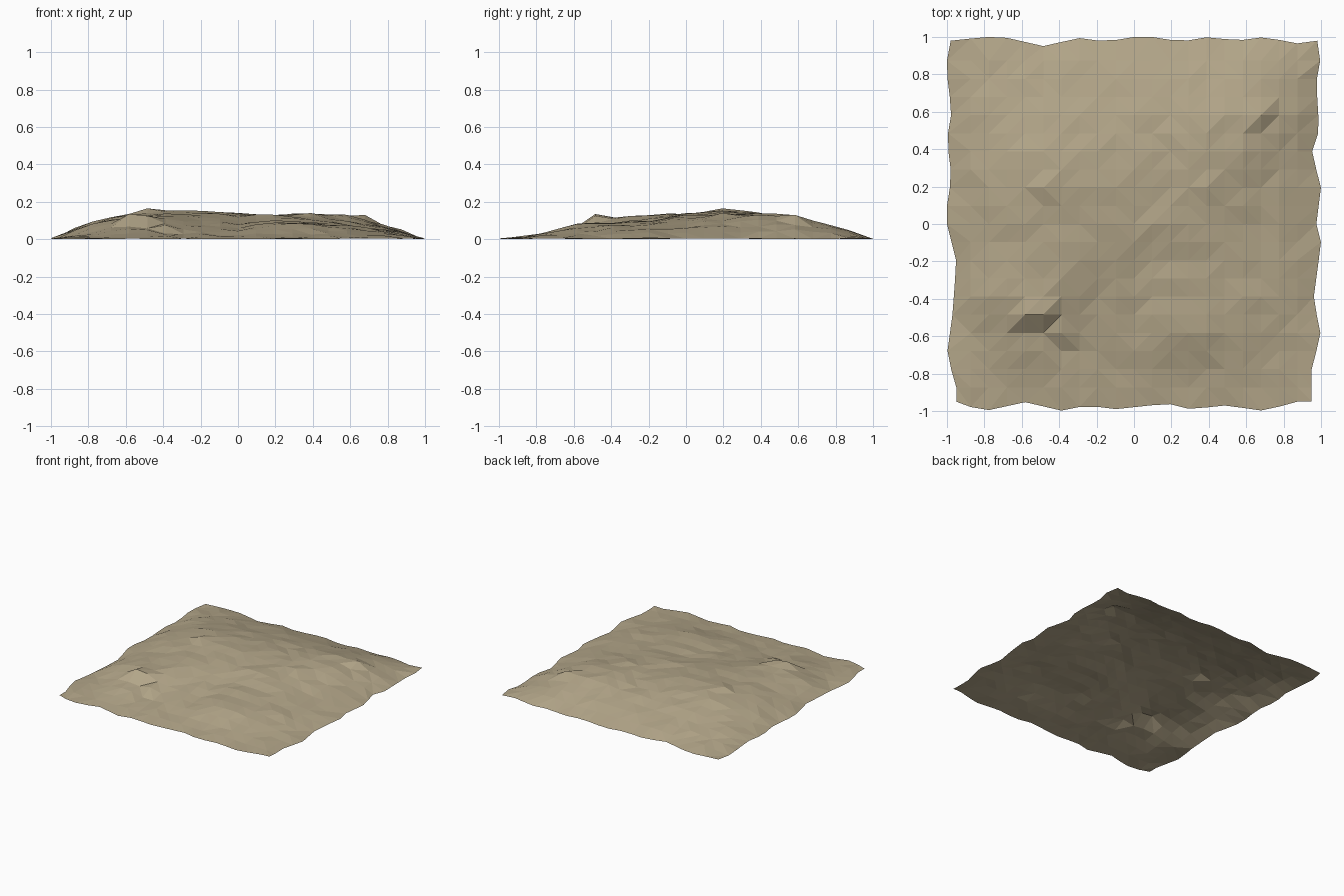
import bpy, bmesh, random

if "Cube" in bpy.data.objects:
    bpy.data.objects.remove(bpy.data.objects["Cube"])
random.seed(7)

# wavy outline of each edge: (position along edge, distance from centre)
SOUTH = [(-.97, .95), (-.8, 1), (-.57, .95), (-.4, 1), (-.25, .97), (-.1, .99), (.18, .96), (.3, .99),
         (.49, .97), (.7, 1), (.86, .95), (.97, .95)]
NORTH = [(-.97, .98), (-.8, 1), (-.7, 1), (-.48, .95), (-.3, .995), (-.15, .975), (0, 1), (.1, 1),
         (.25, .975), (.4, 1), (.55, .98), (.7, 1), (.87, .965), (.97, .98)]
WEST = [(-.97, .95), (-.87, .95), (-.7, 1), (-.48, .97), (-.2, .95), (0, 1), (.1, 1), (.25, .975),
        (.45, 1), (.6, .975), (.8, 1), (.9, 1), (.97, .98)]
EAST = [(-.97, .95), (-.76, .95), (-.6, 1), (-.4, .96), (-.1, 1), (0, .975), (.2, 1), (.38, .95),
        (.5, .99), (.76, .975), (.9, 1), (.97, .98)]

# coarse interior heights in hundredths, rows from y = -0.8 to 0.8
HILLS = [
    [1.5, 2.5, 2, 2, 2, 2.5, 2.5, 2, 1.2],
    [3, 7, 4, 4.5, 5, 8, 7.5, 6, 3],
    [8, 12.5, 11.5, 8, 7.5, 9, 8.5, 7, 4],
    [7, 11, 12.5, 12, 10, 10, 9, 7, 4.5],
    [8, 12.5, 14, 13.5, 13, 12.5, 11, 8, 5],
    [9, 14, 16, 15, 14, 12.5, 13, 10, 6],
    [8, 12.5, 14.5, 13.5, 13, 12.5, 14, 12.5, 6.5],
    [6, 9, 10, 10.5, 11, 11, 12, 13, 7.5],
    [3.5, 4.5, 5, 5.5, 6, 6, 6, 6.5, 5]]


def lerp(points, t):
    for (a, u), (b, v) in zip(points, points[1:]):
        if t <= b:
            return u + (v - u) * max(0, t - a) / (b - a)
    return points[-1][1]


def control(i, j):
    if 1 <= i <= 9 and 1 <= j <= 9:
        return HILLS[j - 1][i - 1] / 100
    return .004


def height(x, y):
    u, v = (x + 1) * 5, (y + 1) * 5
    i, j = min(int(u), 9), min(int(v), 9)
    u, v = u - i, v - j
    return ((control(i, j) * (1 - u) + control(i + 1, j) * u) * (1 - v)
            + (control(i, j + 1) * (1 - u) + control(i + 1, j + 1) * u) * v)


# terrain sheet
N, S = 20, .097
bm = bmesh.new()
grid = []
for j in range(N + 1):
    row = []
    for i in range(N + 1):
        x, y = (i - N / 2) * S, (j - N / 2) * S
        edge = i in (0, N) or j in (0, N)
        z = random.uniform(0, .006) if edge else height(x, y) + random.uniform(-.006, .006)
        px, py = x, y
        if i == 0: px = -lerp(WEST, y)
        if i == N: px = lerp(EAST, y)
        if j == 0: py = -lerp(SOUTH, x)
        if j == N: py = lerp(NORTH, x)
        row.append(bm.verts.new((px, py, max(z, 0))))
    grid.append(row)

# sharp gully on the front-left slope, peak and plateau corner
for i, j, z in ((6, 3, .03), (5, 3, .05), (6, 4, .075), (5, 5, .125), (4, 5, .135),
                (5, 12, .165), (17, 16, .13), (0, 0, 0), (14, 12, .14)):
    grid[j][i].co.z = z

# facets with mixed diagonals, merged where nearly flat
for j in range(N):
    for i in range(N):
        a, b, c, d = grid[j][i], grid[j][i + 1], grid[j + 1][i + 1], grid[j + 1][i]
        tris = ((a, b, c), (a, c, d)) if random.random() < .5 else ((a, b, d), (b, c, d))
        for t in tris:
            bm.faces.new(t)
bmesh.ops.dissolve_limit(bm, angle_limit=.06, verts=bm.verts[:], edges=bm.edges[:])
bmesh.ops.triangulate(bm, faces=bm.faces[:])
bm.normal_update()

mesh = bpy.data.meshes.new("terrain")
bm.to_mesh(mesh)
bm.free()
terrain = bpy.data.objects.new("terrain", mesh)
bpy.context.collection.objects.link(terrain)
sand = bpy.data.materials.new("sand")
sand.diffuse_color = (.45, .38, .25, 1)
sand.use_nodes = True
sand.node_tree.nodes["Principled BSDF"].inputs["Base Color"].default_value = sand.diffuse_color
mesh.materials.append(sand)
